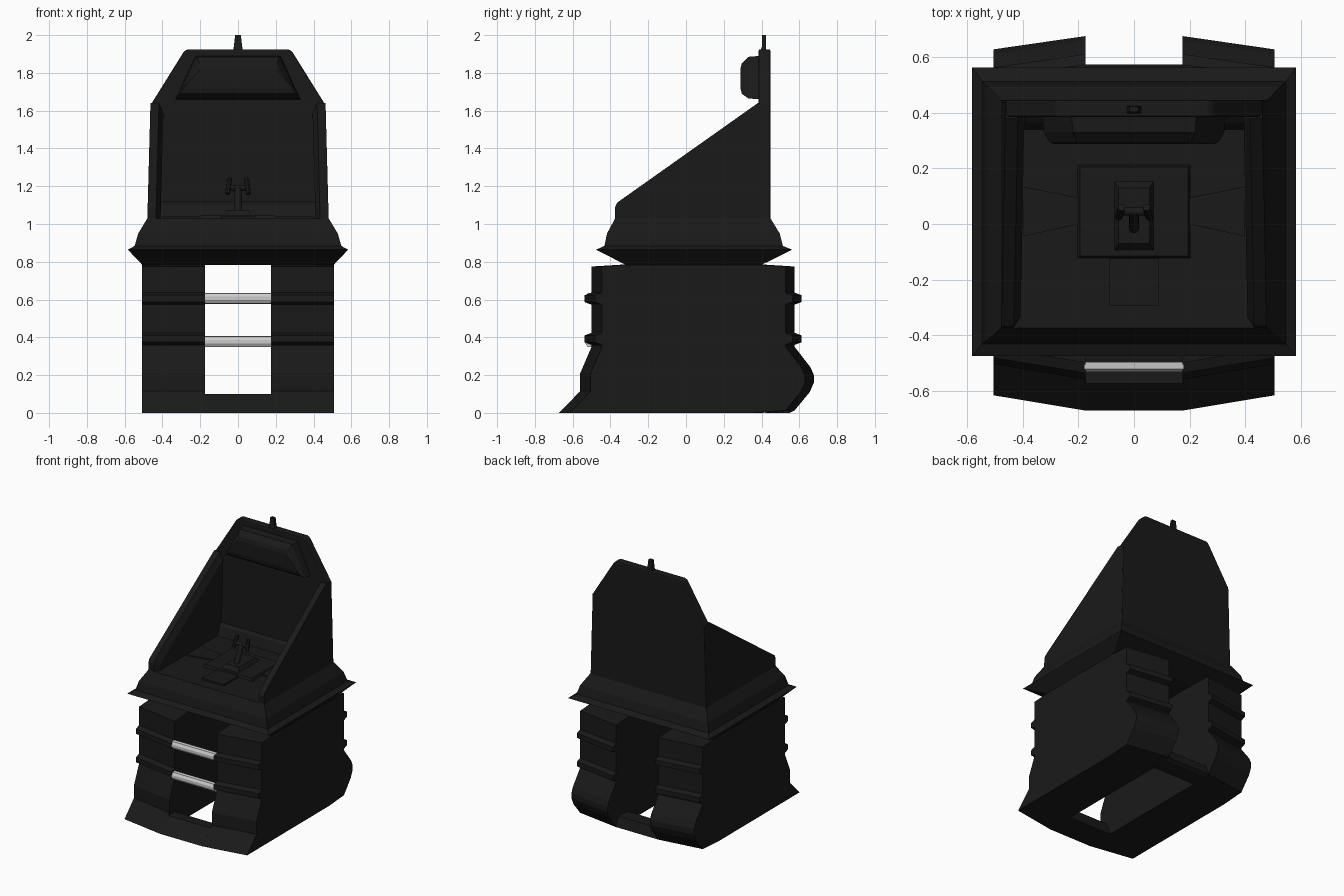
import bpy, bmesh, math
from mathutils import Vector

if "Cube" in bpy.data.objects:
    bpy.data.objects.remove(bpy.data.objects["Cube"])

black = bpy.data.materials.new("black_paint")
black.diffuse_color = (0.01, 0.01, 0.01, 1)
black.use_nodes = True
black.node_tree.nodes["Principled BSDF"].inputs["Base Color"].default_value = black.diffuse_color


def loft(name, loops, mat=black, bevel=0.0):
    """Closed solid through a list of equal-length point loops."""
    bm = bmesh.new()
    rings = [[bm.verts.new(p) for p in loop] for loop in loops]
    n = len(rings[0])
    for a, b in zip(rings, rings[1:]):
        for i in range(n):
            j = (i + 1) % n
            bm.faces.new((a[i], a[j], b[j], b[i]))
    bm.faces.new(rings[0])
    bm.faces.new(rings[-1])
    bmesh.ops.recalc_face_normals(bm, faces=bm.faces)
    me = bpy.data.meshes.new(name)
    bm.to_mesh(me)
    bm.free()
    ob = bpy.data.objects.new(name, me)
    bpy.context.collection.objects.link(ob)
    if mat:
        me.materials.append(mat)
    if bevel:
        m = ob.modifiers.new("bevel", "BEVEL")
        m.width, m.segments, m.limit_method = bevel, 2, "ANGLE"
    return ob


def along_x(name, prof, x0, x1, **kw):
    return loft(name, [[(x, y, z) for y, z in prof] for x in (x0, x1)], **kw)


def rect(x0, x1, y0, y1, z):
    return [(x0, y0, z), (x1, y0, z), (x1, y1, z), (x0, y1, z)]


def box(name, x0, x1, y0, y1, z0, z1, **kw):
    return loft(name, [rect(x0, x1, y0, y1, z0), rect(x0, x1, y0, y1, z1)], **kw)


def rod(name, p, q, r, sides=12):
    p, q = Vector(p), Vector(q)
    rot = (q - p).to_track_quat("Z", "Y")
    ring = [rot @ Vector((r * math.cos(2 * math.pi * i / sides),
                          r * math.sin(2 * math.pi * i / sides), 0)) for i in range(sides)]
    return loft(name, [[c + v for v in ring] for c in (p, q)])


# ridge section: (outward step, height)
def ridge(y, z, out, s):
    return [(y, z - 0.032), (y + s * out, z - 0.018), (y + s * out, z + 0.018), (y, z + 0.032)]


# Legs: profile lofted from the channel to the swept-back outer side
front = [(-0.672, 0.0), (-0.56, 0.115), (-0.56, 0.21), (-0.50, 0.35)]
front += ridge(-0.50, 0.392, 0.037, -1) + ridge(-0.50, 0.605, 0.037, -1) + [(-0.50, 0.775), (-0.32, 0.786)]
back = [(0.40, 0.786), (0.575, 0.775)]
back += ridge(0.575, 0.605, 0.037, 1)[::-1] + ridge(0.575, 0.392, 0.037, 1)[::-1]
back += [(0.575, 0.35), (0.66, 0.24), (0.677, 0.20), (0.677, 0.16), (0.655, 0.11), (0.575, 0.013), (0.40, 0.0)]
for s, side in ((1, "right"), (-1, "left")):
    inner = [(s * 0.175, y, z) for y, z in front + back]
    outer = [(s * 0.507, y + (0.055 if y < 0 else -0.048), z) for y, z in front + back]
    loft("leg_" + side, [inner, outer])

# Sills closing the channel at floor level
along_x("front_sill", [(-0.672, 0), (-0.575, 0.10), (-0.50, 0.10), (-0.46, 0)], -0.175, 0.175)
along_x("back_sill", [(0.42, 0), (0.45, 0.085), (0.55, 0.085), (0.575, 0.013), (0.55, 0)], -0.175, 0.175)

# Bare grey rails across the front opening
for i, z in enumerate((0.378, 0.607)):
    along_x("front_rail_%d" % i, [(-0.497, z - 0.03), (-0.522, z - 0.028), (-0.533, z - 0.01),
            (-0.533, z + 0.008), (-0.522, z + 0.026), (-0.497, z + 0.028)], -0.178, 0.178, mat=None)

# Flared collar under the cabin, with its deck on top
collar = [(0.507, -0.32, 0.40, 0.784), (0.583, -0.476, 0.563, 0.864), (0.547, -0.432, 0.513, 0.884),
          (0.528, -0.418, 0.496, 0.95), (0.48, -0.375, 0.447, 1.03)]
loft("collar", [rect(-x, x, y0, y1, z) for x, y0, y1, z in collar])

# Cabin side walls with a chamfered sloping rim
wall = [(-0.375, 1.02), (-0.375, 1.09), (-0.365, 1.112), (-0.345, 1.127), (0.38, 1.64), (0.44, 1.63), (0.44, 1.02)]
inset = [(-0.335, 1.02), (-0.335, 1.06), (-0.33, 1.075), (-0.315, 1.09), (0.38, 1.585), (0.44, 1.59), (0.44, 1.02)]
for s, side in ((1, "right"), (-1, "left")):
    lean = lambda x, prof: [(s * (x - 0.027 * (z - 1.03)), y, z) for y, z in prof]
    loft("cabin_wall_" + side, [lean(0.48, wall), lean(0.435, wall), lean(0.41, inset)])

# Back panel with clipped top corners
half = [(0.48, 1.02), (0.463, 1.63), (0.285, 1.915), (0.265, 1.925)]
outline = half + [(-x, z) for x, z in reversed(half)]
loft("back_panel", [[(x, y, z) for x, z in outline] for y in (0.385, 0.447)], bevel=0.008)

# Tapered display hood on the back panel
hood = [(0.39, 0.33, 0.225, 1.66, 1.89), (0.33, 0.325, 0.22, 1.665, 1.885),
        (0.295, 0.305, 0.205, 1.69, 1.85), (0.288, 0.29, 0.20, 1.72, 1.82)]
loft("display_hood", [[(-b, y, z0), (b, y, z0), (t, y, z1), (-t, y, z1)] for y, b, t, z0, z1 in hood])

# Ledges low on the inner back wall
along_x("inner_back_ledge", [(0.34, 1.03), (0.365, 1.10), (0.39, 1.12), (0.39, 1.03)], -0.41, 0.41)

# Antenna fin
loft("antenna", [rect(-0.03, 0.03, 0.39, 0.425, 1.90), rect(-0.022, 0.022, 0.402, 0.424, 1.94),
                 rect(-0.015, 0.015, 0.403, 0.423, 2.0)])

# Console deck details
loft("console", [rect(-0.205, 0.205, -0.125, 0.215, 1.025), rect(-0.195, 0.195, -0.115, 0.205, 1.048)])
box("front_pad", -0.09, 0.09, -0.295, -0.125, 1.025, 1.043)
for s, side in ((1, "right"), (-1, "left")):
    wing = [(s * 0.20, 0.0), (s * 0.40, -0.045), (s * 0.40, 0.135), (s * 0.20, 0.095)]
    loft("deck_wing_" + side, [[(x, y, z) for x, y in wing] for z in (1.025, 1.04)])

# Control column and yoke
loft("column_base", [rect(-0.075, 0.075, -0.10, 0.16, 1.04), rect(-0.055, 0.055, -0.07, 0.13, 1.075)])
rod("control_column", (0, -0.02, 1.06), (0, 0.045, 1.19), 0.018)
rod("yoke_bar", (-0.06, 0.045, 1.19), (0.06, 0.045, 1.19), 0.015)
for s, side in ((1, "right"), (-1, "left")):
    rod("yoke_grip_" + side, (s * 0.055, 0.025, 1.16), (s * 0.045, 0.06, 1.24), 0.014, 8)
